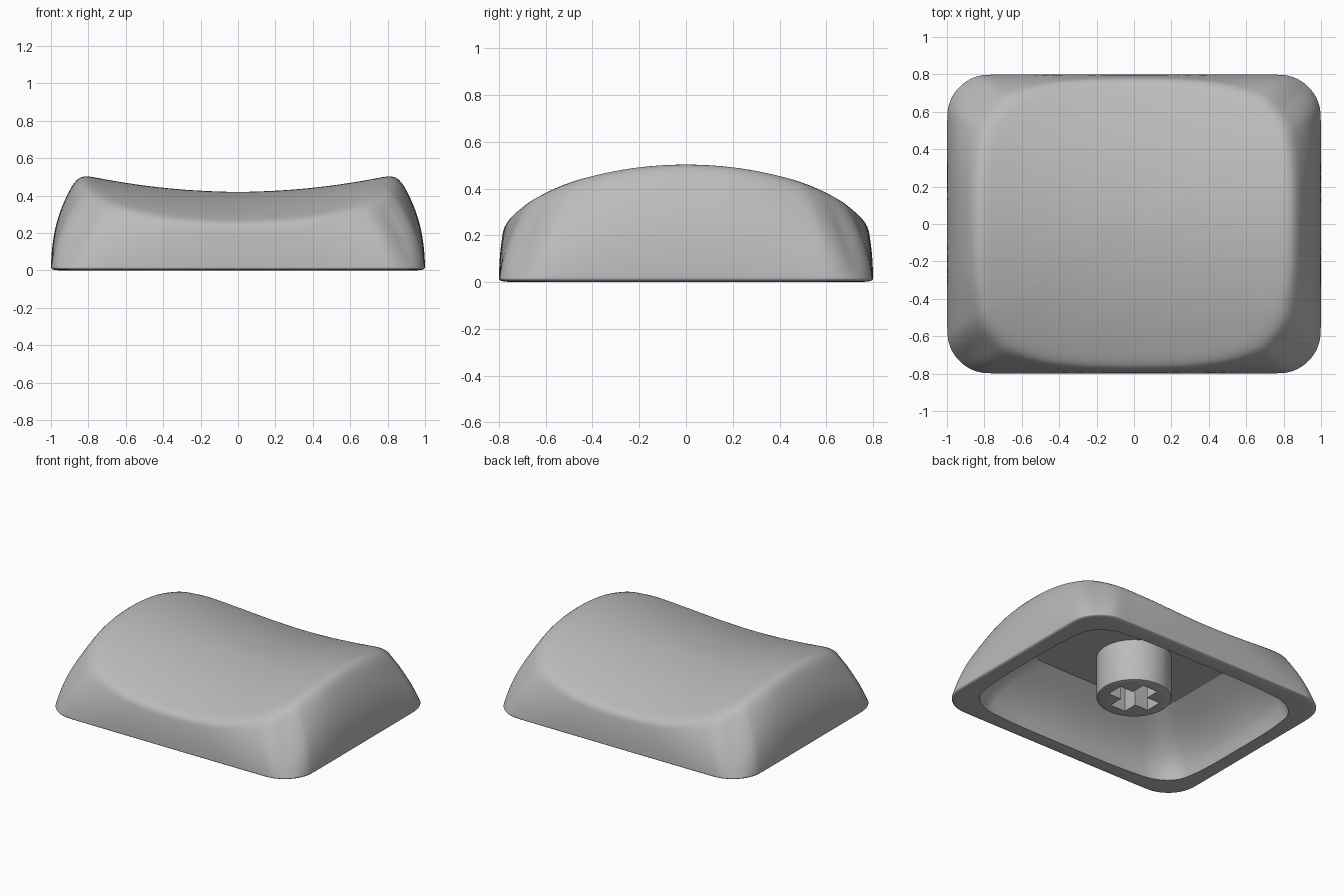
import bpy, bmesh
from math import cos, sin, pi, atan2, hypot

if "Cube" in bpy.data.objects:
    bpy.data.objects.remove(bpy.data.objects["Cube"], do_unlink=True)

grey = bpy.data.materials.new("mid grey plastic")
grey.use_nodes = True
colour = (0.5, 0.5, 0.5, 1)
grey.diffuse_color = colour
grey.node_tree.nodes["Principled BSDF"].inputs["Base Color"].default_value = colour


def make_object(name, bm):
    bmesh.ops.recalc_face_normals(bm, faces=bm.faces[:])
    mesh = bpy.data.meshes.new(name)
    bm.to_mesh(mesh)
    bm.free()
    mesh.materials.append(grey)
    obj = bpy.data.objects.new(name, mesh)
    bpy.context.collection.objects.link(obj)
    return obj


def rounded_rect(hx, hy, r, arc=8, straight=6):
    """Rounded rectangle with extra points along its straight sides."""
    corners = []
    for i, (sx, sy) in enumerate([(1, 1), (-1, 1), (-1, -1), (1, -1)]):
        corners += [(sx * (hx - r) + r * cos((i + k / arc) * pi / 2),
                     sy * (hy - r) + r * sin((i + k / arc) * pi / 2)) for k in range(arc + 1)]
    pts = []
    for i, p in enumerate(corners):
        q = corners[(i + 1) % len(corners)]
        n = straight if i % (arc + 1) == arc else 1
        pts += [(p[0] + (q[0] - p[0]) * k / n, p[1] + (q[1] - p[1]) * k / n) for k in range(n)]
    return pts


def squircle(guide, hx, hy, n):
    """Superellipse sampled in the same directions as the guide outline."""
    out = []
    for x, y in guide:
        a = atan2(y, x)
        r = (abs(cos(a) / hx) ** n + abs(sin(a) / hy) ** n) ** (-1 / n)
        out.append((r * cos(a), r * sin(a)))
    return out


def mix(p, q, f):
    return (p[0] + (q[0] - p[0]) * f, p[1] + (q[1] - p[1]) * f)


def flat(outline, z):
    return [(x, y, z) for x, y in outline]


def dish(x, y):
    """Saddle-shaped top: hollow across x, arched along y."""
    return 0.42 + 0.135 * x * x - 0.28 * y * y


def wall_point(b, c, u):
    """Point at height fraction u: bulging on the sides, straighter at the corners."""
    corner = min(abs(b[0]), abs(b[1]) / 0.8) ** 3
    x, y = mix(b, c, u ** (2.4 - 1.5 * corner))
    return (x, y, u * dish(*c))


base = rounded_rect(1.0, 0.8, 0.22)
crest = squircle(base, 0.85, 0.775, 3.7)
mouth = squircle(base, 0.89, 0.69, 6)
ceiling = squircle(base, 0.57, 0.42, 9)
CEILING_Z = 0.35

# Rings run from the top centre, down the walls, under the rim and up the cavity
rings = []
for s in (0.1, 0.3, 0.5, 0.7, 0.89, 1.0):
    rings.append([(x * s, y * s, dish(x * s, y * s)) for x, y in crest])
for u in (0.82, 0.6, 0.4, 0.2, 0.05):
    rings.append([wall_point(b, c, u) for b, c in zip(base, crest)])
rings.append(flat(base, 0.012))
rings.append(flat([(x * 0.987, y * 0.985) for x, y in base], 0))
mouth_ring = len(rings)
for u in (0, 0.25, 0.5, 0.75, 1):
    rings.append(flat([mix(m, c, u * u) for m, c in zip(mouth, ceiling)], u * CEILING_Z))
ceiling_ring = len(rings) - 1
rings.append(flat([(x * 0.5, y * 0.5) for x, y in ceiling], CEILING_Z))

bm = bmesh.new()
crease = bm.edges.layers.float.new("crease_edge")
loops = [[bm.verts.new(p) for p in ring] for ring in rings]
count = len(base)
for a, b in zip(loops, loops[1:]):
    for i in range(count):
        j = (i + 1) % count
        bm.faces.new((a[i], a[j], b[j], b[i]))
for loop, z in ((loops[0], dish(0, 0)), (loops[-1], CEILING_Z)):
    centre = bm.verts.new((0, 0, z))
    for i in range(count):
        bm.faces.new((loop[i], loop[(i + 1) % count], centre))
for f in bm.faces:
    f.smooth = True
for k in (mouth_ring, ceiling_ring):
    for i in range(count):
        e = bm.edges.get((loops[k][i], loops[k][(i + 1) % count]))
        e[crease] = 1.0
        e.smooth = False
shell = make_object("cap_shell", bm)
sub = shell.modifiers.new("smooth", "SUBSURF")
sub.levels = sub.render_levels = 2

# Round stem with a cross-shaped socket
R, ARM, HALF, BOTTOM = 0.245, 0.165, 0.06, 0.05
circle = [(R * cos(2 * pi * i / 64), R * sin(2 * pi * i / 64)) for i in range(64)]
cross = []
for i in range(4):
    c, s = round(cos(i * pi / 2)), round(sin(i * pi / 2))
    cross += [(x * c - y * s, x * s + y * c) for x, y in ((ARM, -HALF), (ARM, HALF), (HALF, HALF))]
bm = bmesh.new()
edges = []
for outline in (circle, cross):
    vs = [bm.verts.new((x, y, BOTTOM)) for x, y in outline]
    edges += [bm.edges.new((vs[i - 1], vs[i])) for i in range(len(vs))]
bmesh.ops.triangle_fill(bm, edges=edges, use_beauty=True, normal=(0, 0, -1))
ext = bmesh.ops.extrude_face_region(bm, geom=bm.faces[:], use_keep_orig=True)
top = [v for v in ext["geom"] if isinstance(v, bmesh.types.BMVert)]
bmesh.ops.translate(bm, verts=top, vec=(0, 0, CEILING_Z + 0.01 - BOTTOM))
# Soften the lower outer edge
rim = [e for e in bm.edges if all(v.co.z < BOTTOM + 0.001 and hypot(v.co.x, v.co.y) > R - 0.001
                                  for v in e.verts)]
bmesh.ops.bevel(bm, geom=rim, offset=0.012, segments=2, profile=0.5, affect="EDGES")
stem = make_object("stem", bm)
bpy.context.view_layer.objects.active = stem
stem.select_set(True)
bpy.ops.object.shade_smooth_by_angle(angle=pi / 5)
